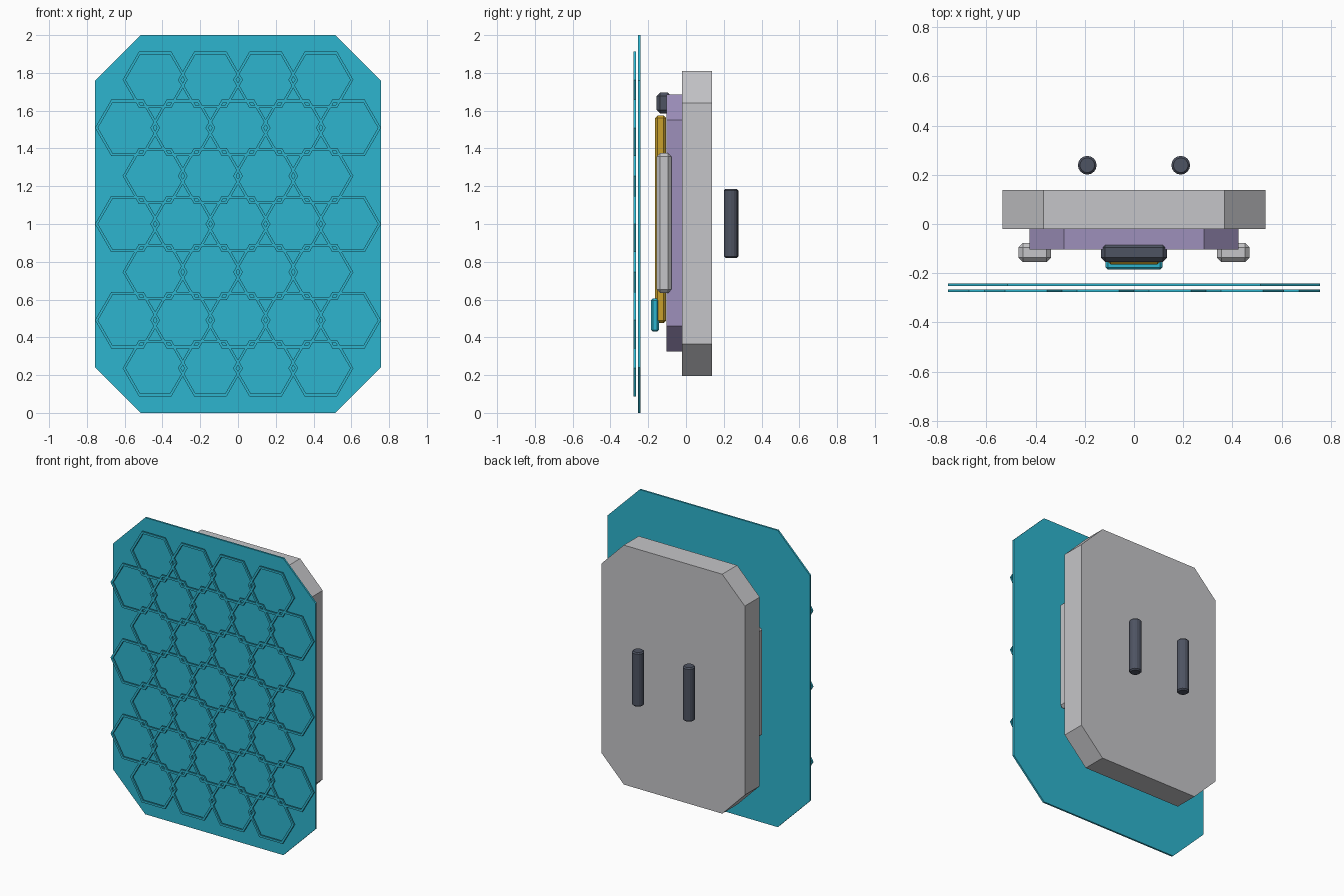
import bpy, bmesh, math
from mathutils import Matrix

if "Cube" in bpy.data.objects:
    bpy.data.objects.remove(bpy.data.objects["Cube"])


def material(name, rgb):
    m = bpy.data.materials.new(name)
    m.diffuse_color = (*rgb, 1)
    m.use_nodes = True
    m.node_tree.nodes["Principled BSDF"].inputs["Base Color"].default_value = m.diffuse_color
    return m


CYAN = material("energy cyan", (0.027, 0.46, 0.62))
GREY = material("light grey", (0.56, 0.56, 0.58))
LAVENDER = material("lavender", (0.34, 0.28, 0.50))
GOLD = material("gold", (0.58, 0.35, 0.025))
DARK = material("dark slate", (0.076, 0.087, 0.122))


def finish(bm, name, mat):
    bmesh.ops.recalc_face_normals(bm, faces=bm.faces)
    me = bpy.data.meshes.new(name)
    bm.to_mesh(me)
    bm.free()
    me.materials.append(mat)
    ob = bpy.data.objects.new(name, me)
    bpy.context.collection.objects.link(ob)
    return ob


def octagon_plate(name, mat, hx, hz, cx, cz, zc, y0, y1):
    """Chamfered slab: half sizes hx, hz; cx, cz mark where the chamfers start."""
    quarter = [(hx, cz), (cx, hz)]
    pts = quarter + [(-x, z) for x, z in reversed(quarter)]
    pts += [(-x, -z) for x, z in pts]
    bm = bmesh.new()
    face = bm.faces.new([bm.verts.new((x, y0, zc + z)) for x, z in pts])
    ext = bmesh.ops.extrude_face_region(bm, geom=[face])
    verts = [g for g in ext["geom"] if isinstance(g, bmesh.types.BMVert)]
    bmesh.ops.translate(bm, verts=verts, vec=(0, y1 - y0, 0))
    return finish(bm, name, mat)


def bevel_box(name, mat, x, y, z, bevel):
    bm = bmesh.new()
    bmesh.ops.create_cube(bm, size=1)
    for v in bm.verts:
        v.co = [a + (b - a) * (c + 0.5) for (a, b), c in zip((x, y, z), v.co)]
    bmesh.ops.bevel(bm, geom=bm.edges[:], offset=bevel, segments=1,
                    affect='EDGES', profile=0.5)
    return finish(bm, name, mat)


# Energy panel
octagon_plate("energy_panel", CYAN, 0.756, 1.0, 0.515, 0.76, 1.0, -0.253, -0.241)

# Hexagon outlines, alternating rows of four and five
bm = bmesh.new()
for row in range(7):
    count = 5 if row % 2 else 4
    cz = 1 + (row - 3) * 0.2545
    for col in range(count):
        cx = (col - (count - 1) / 2) * 0.2925
        rings = []
        for k in range(6):
            a = k * math.pi / 3
            rings.append([bm.verts.new((cx + r * math.cos(a), y, cz + r * math.sin(a)))
                          for r, y in ((0.172, -0.277), (0.172, -0.266),
                                       (0.156, -0.266), (0.156, -0.277))])
        for k in range(6):
            p, q = rings[k], rings[(k + 1) % 6]
            for j in range(4):
                i = (j + 1) % 4
                bm.faces.new((p[j], p[i], q[i], q[j]))
finish(bm, "hexagon_outlines", CYAN)

# Main body and front layer
octagon_plate("main_body", GREY, 0.535, 0.807, 0.367, 0.637, 1.003, -0.021, 0.138)
octagon_plate("front_layer", LAVENDER, 0.425, 0.68, 0.285, 0.545, 1.005, -0.104, -0.021)

# Front fittings
bevel_box("centre_spine", GOLD, (-0.11, 0.11), (-0.164, -0.105), (0.475, 1.575), 0.014)
bevel_box("top_block", DARK, (-0.135, 0.135), (-0.155, -0.077), (1.585, 1.695), 0.018)
bevel_box("lower_light", CYAN, (-0.115, 0.115), (-0.186, -0.143), (0.43, 0.605), 0.01)

# Side rails and rear grips, mirrored left and right
for side, s in (("left", -1), ("right", 1)):
    bevel_box(side + "_rail", GREY, sorted((s * 0.337, s * 0.47)),
              (-0.155, -0.077), (0.635, 1.375), 0.018)
    bm = bmesh.new()
    bmesh.ops.create_cone(bm, cap_ends=True, segments=16, radius1=0.038,
                          radius2=0.038, depth=0.365,
                          matrix=Matrix.Translation((s * 0.19, 0.239, 1.003)))
    rims = [e for e in bm.edges if abs(e.verts[0].co.z - e.verts[1].co.z) < 0.001]
    bmesh.ops.bevel(bm, geom=rims, offset=0.008, segments=1, affect='EDGES', profile=0.5)
    finish(bm, side + "_grip", DARK)
